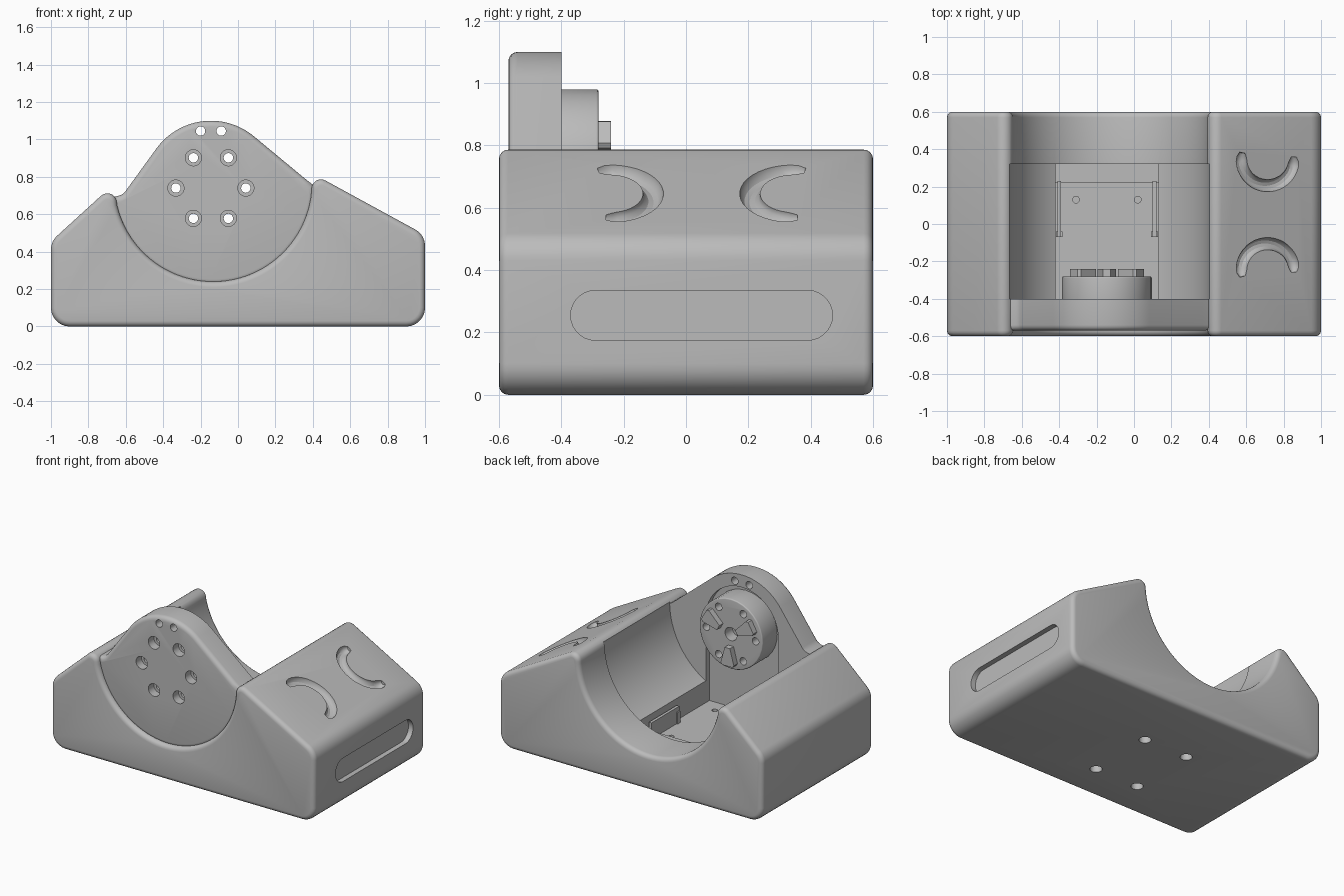
import bpy, bmesh
from math import sin, cos, pi, radians, atan2, hypot
from mathutils import Vector, Matrix

if "Cube" in bpy.data.objects:
    bpy.data.objects.remove(bpy.data.objects["Cube"])

grey = bpy.data.materials.new("plain grey")
grey.use_nodes = True
GREY = (0.5, 0.5, 0.5, 1)
grey.diffuse_color = GREY
grey.node_tree.nodes["Principled BSDF"].inputs["Base Color"].default_value = GREY

HUB = (-0.145, 0.74)        # centre of the drive hub (x, z)
BOWL = (-0.1325, 0.7675)    # centre of the round trough
BOWL_R = 0.5275


def arc(c, r, a0, a1, n):
    steps = [radians(a0 + (a1 - a0) * i / n) for i in range(n + 1)]
    return [(c[0] + r * cos(a), c[1] + r * sin(a)) for a in steps]


def fillet(prev, p, nxt, r, n=7):
    """Points that round the corner p with radius r."""
    p = Vector(p)
    a, b = (Vector(prev) - p).normalized(), (Vector(nxt) - p).normalized()
    half = a.angle(b) / 2
    c = p + (a + b).normalized() * (r / sin(half))
    s = p + a * (r / cos(half) * cos(half) ** 2 / sin(half)) - c
    e = p + b * (r * cos(half) / sin(half)) - c
    turn = atan2(s.x * e.y - s.y * e.x, s.dot(e))
    return [tuple(c + Matrix.Rotation(turn * i / n, 2) @ s) for i in range(n + 1)]


def prism(name, pts, y0, y1, bevel=0, caps=2):
    """Extrude an (x, z) outline along y; round the front (and back) rim."""
    bm = bmesh.new()
    front = [bm.verts.new((x, y0, z)) for x, z in pts]
    back = [bm.verts.new((x, y1, z)) for x, z in pts]
    faces = [bm.faces.new(front), bm.faces.new(back[::-1])]
    for i in range(len(pts)):
        j = (i + 1) % len(pts)
        bm.faces.new((front[j], front[i], back[i], back[j]))
    bmesh.ops.recalc_face_normals(bm, faces=bm.faces)
    if bevel:
        rim = [e for f in faces[:caps] for e in f.edges]
        bmesh.ops.bevel(bm, geom=rim, offset=bevel, segments=4, profile=0.5,
                        affect='EDGES', clamp_overlap=False)
    mesh = bpy.data.meshes.new(name)
    bm.to_mesh(mesh)
    bm.free()
    ob = bpy.data.objects.new(name, mesh)
    bpy.context.collection.objects.link(ob)
    mesh.materials.append(grey)
    return ob


def disc(c, r, y0, y1, name="cutter", bevel=0):
    return prism(name, arc(c, r, 0, 348.75, 31), y0, y1, bevel)


def box(name, x0, x1, y0, y1, z0, z1):
    return prism(name, [(x0, z0), (x1, z0), (x1, z1), (x0, z1)], y0, y1)


def activate(ob):
    bpy.ops.object.select_all(action='DESELECT')
    ob.select_set(True)
    bpy.context.view_layer.objects.active = ob


def cut(ob, cutter):
    cutter.hide_render = True
    mod = ob.modifiers.new("cut", 'BOOLEAN')
    mod.operation, mod.solver, mod.object = 'DIFFERENCE', 'EXACT', cutter
    activate(ob)
    bpy.ops.object.modifier_apply(modifier=mod.name)
    bpy.data.objects.remove(cutter)


# Wedge-shaped body with a round trough along y
bl, br = (-1, 0), (1, 0)
sr, lr = (1, 0.49), (0.395, 0.82)
ll, sl = (-0.66, 0.765), (-1, 0.455)
bowl = arc(BOWL, BOWL_R, 355, 193, 44)
outline = (fillet(sl, bl, br, 0.1) + fillet(bl, br, sr, 0.1) + fillet(br, sr, lr, 0.1)
           + fillet(sr, lr, bowl[0], 0.05) + bowl
           + fillet(bowl[-1], ll, sl, 0.05) + fillet(ll, sl, bl, 0.1))
body = prism("body", outline, -0.6, 0.6, 0.03)

# Inner chamber, arched slot with floor, and raised shelf behind it
cut(body, prism("cutter", arc(BOWL, 0.537, 0, 355, 71), -0.4, 0.32))
slot = [(HUB[0] - 0.275, 0.15), (HUB[0] + 0.275, 0.15)] + arc(HUB, 0.275, 0, 180, 24)
cut(body, prism("cutter", slot, -0.44, 0.22))
cut(body, box("cutter", -0.42, 0.13, 0.1, 0.32, 0.2, 0.6))

# Counterbored mounting holes through the floor
for x in (-0.31, 0.02):
    for y in (-0.34, 0.13):
        for r, z in ((0.038, 0), (0.018, 0.15)):
            bpy.ops.mesh.primitive_cylinder_add(vertices=24, radius=r, depth=0.12,
                                                location=(x, y, z))
            cut(body, bpy.context.object)

# Long finger recess in the side
stadium = arc((0.39, 0.255), 0.08, -90, 90, 14) + arc((-0.29, 0.255), 0.08, 90, 270, 14)
recess = prism("cutter", stadium, -1.1, -0.965)
recess.rotation_euler.z = pi / 2
cut(body, recess)

# Two curved grooves on the long slope, mirrored in y
drop = (lr[1] - sr[1]) / (sr[0] - lr[0])
for side in (1, -1):
    curve = bpy.data.curves.new("groove", 'CURVE')
    curve.dimensions, curve.bevel_depth = '3D', 0.033
    curve.bevel_resolution, curve.use_fill_caps = 4, True
    path = arc((0.715, 0.345), 0.14, 165, 365, 22)
    spline = curve.splines.new('POLY')
    spline.points.add(len(path) - 1)
    for i, (pt, (x, y)) in enumerate(zip(spline.points, path)):
        y = 0.05 + side * (y - 0.05)
        pt.co = (x, y, sr[1] + (1 - x) * drop, 1)
        end = min(i, len(path) - 1 - i)
        pt.radius = (0.5, 0.87)[end] if end < 2 else 1
    groove = bpy.data.objects.new("groove", curve)
    bpy.context.collection.objects.link(groove)
    activate(groove)
    bpy.ops.object.convert(target='MESH')
    cut(body, bpy.context.object)

# Domed end plate set in the front of the trough
dome = arc(HUB, 0.36, 51, 143, 30)
foot_l, foot_r = (-0.615, 0.705), (0.365, 0.785)
edge_l, edge_r = (-0.675, 0.69), (0.405, 0.755)
plate_outline = (dome + fillet(dome[-1], foot_l, edge_l, 0.06, 4) + [edge_l]
                 + arc(BOWL, 0.545, 192, 353, 40) + [edge_r, foot_r])
plate = prism("end_plate", plate_outline, -0.57, -0.4, 0.03, caps=1)
cut(plate, prism("cutter", slot, -0.44, -0.3))

# Drive hub disc on the inner side of the plate
hub = disc(HUB, 0.24, -0.45, -0.28, "hub_disc", 0.008)
cut(hub, disc(HUB, 0.045, -0.36, -0.2))

# Ring of screw holes through plate and hub, plus two small holes at the top
for hx, hz in arc(HUB, 0.187, 0, 300, 5):
    cut(plate, disc((hx, hz), 0.043, -0.7, -0.51))
    cut(plate, disc((hx, hz), 0.025, -0.7, -0.3))
    cut(hub, disc((hx, hz), 0.025, -0.6, -0.2))
for hx in (-0.2, -0.09):
    cut(plate, disc((hx, 1.045), 0.025, -0.7, -0.3))

# Three tapered drive lugs on the hub
lugs = []
for angle in (30, 150, 270):
    a = radians(angle)
    shape = [(0.08, -0.02), (0.19, -0.05), (0.205, -0.04),
             (0.205, 0.04), (0.19, 0.05), (0.08, 0.02)]
    pts = [(HUB[0] + u * cos(a) - v * sin(a), HUB[1] + u * sin(a) + v * cos(a))
           for u, v in shape]
    lugs.append(prism("drive_lug", pts, -0.29, -0.24))

# Thin clip tabs along the slot walls, with a small catch at the end
tabs = []
for side in (-1, 1):
    x = HUB[0] + side * 0.255
    tab = box("clip_tab", x - 0.01, x + 0.01, -0.07, 0.23, 0.14, 0.26)
    catch = box("tab_catch", x - 0.018, x + 0.018, -0.07, -0.04, 0.14, 0.23)
    tabs += [tab, catch]

for ob in [body, plate, hub] + lugs + tabs:
    ob.data.materials.clear()
    ob.data.materials.append(grey)
    for poly in ob.data.polygons:
        poly.material_index = 0
    activate(ob)
    bpy.ops.object.shade_smooth_by_angle(angle=radians(30))
